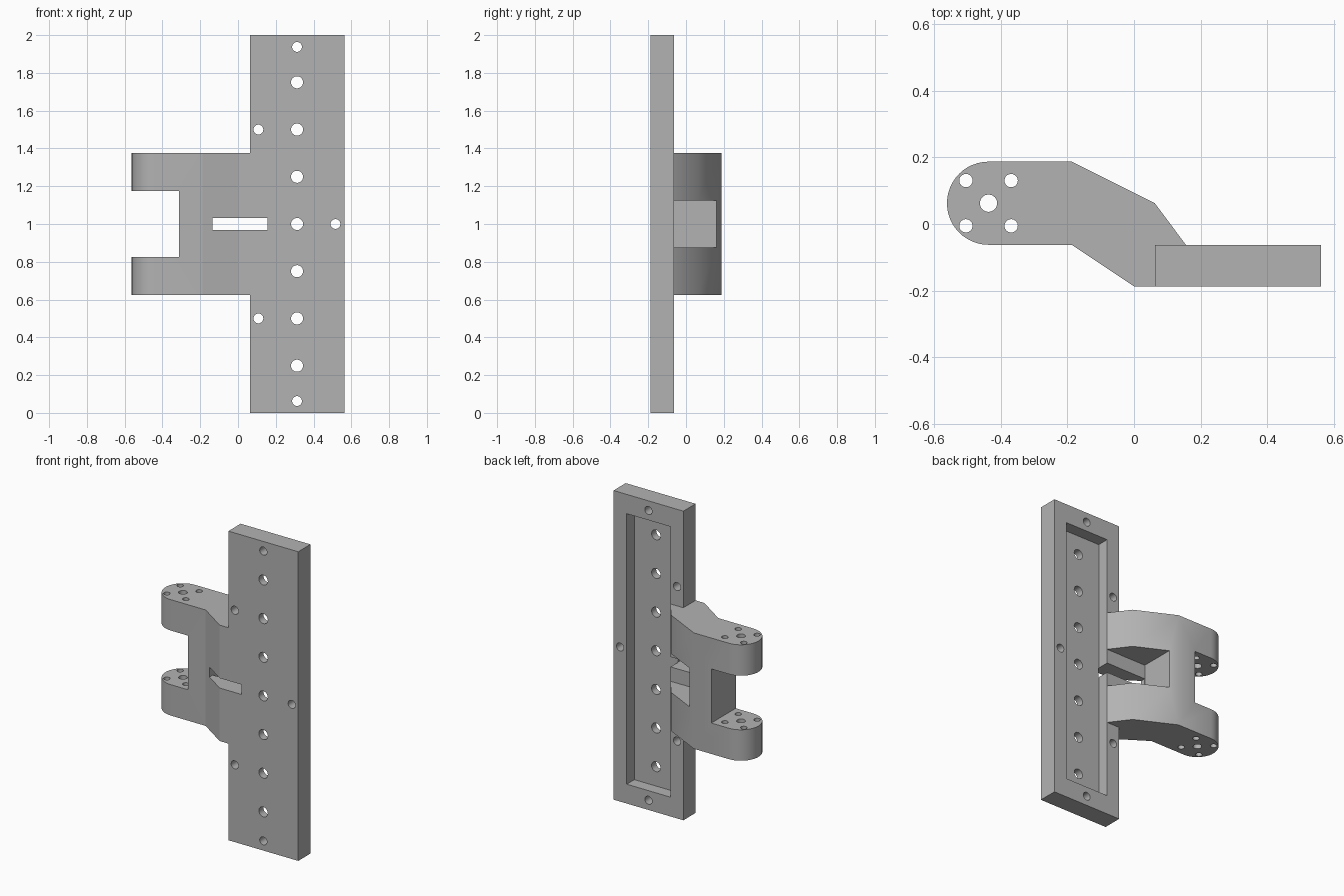
import bpy, bmesh, math
from mathutils import Matrix, Vector

if "Cube" in bpy.data.objects:
    bpy.data.objects.remove(bpy.data.objects["Cube"], do_unlink=True)

grey = bpy.data.materials.new("plain grey")
grey.use_nodes = True
colour = (0.45, 0.45, 0.45, 1)
grey.diffuse_color = colour
grey.node_tree.nodes["Principled BSDF"].inputs["Base Color"].default_value = colour


def finish(name, bm):
    bmesh.ops.recalc_face_normals(bm, faces=bm.faces)
    mesh = bpy.data.meshes.new(name)
    bm.to_mesh(mesh)
    bm.free()
    mesh.materials.append(grey)
    obj = bpy.data.objects.new(name, mesh)
    bpy.context.collection.objects.link(obj)
    return obj


def box(name, low, high):
    low, high = Vector(low), Vector(high)
    bm = bmesh.new()
    place = Matrix.Translation((low + high) / 2) @ Matrix.Diagonal((*(high - low), 1))
    bmesh.ops.create_cube(bm, size=1, matrix=place)
    return finish(name, bm)


def drills(name, holes, turn):
    """Long cylinders at (centre, radius), turned to the drilling direction."""
    bm = bmesh.new()
    for centre, radius in holes:
        bmesh.ops.create_cone(bm, cap_ends=True, segments=32, radius1=radius, radius2=radius,
                              depth=3, matrix=Matrix.Translation(centre) @ turn)
    return finish(name, bm)


def cut(target, cutter):
    cutter.hide_render = True
    mod = target.modifiers.new("cut", 'BOOLEAN')
    mod.operation, mod.solver, mod.object = 'DIFFERENCE', 'EXACT', cutter
    bpy.ops.object.select_all(action='DESELECT')
    bpy.context.view_layer.objects.active = target
    target.select_set(True)
    bpy.ops.object.modifier_apply(modifier=mod.name)
    bpy.data.objects.remove(cutter, do_unlink=True)


def slot_cutter(back):
    return box("slot_cutter", (-0.136, -0.3, 0.968), (0.156, back, 1.032))


# Tall mounting plate with a tray recess in the back
left, right, front, back = 0.0625, 0.5625, -0.1875, -0.0625
plate = box("mounting_plate", (left, front, 0), (right, back, 2))
cut(plate, box("recess_cutter", (0.155, -0.14, 0.125), (0.468, 0.1, 1.875)))
cut(plate, slot_cutter(0.1))

# Row of large holes, and smaller fixing holes around the border
mid = (left + right) / 2
holes = [((mid, 0, 0.25 * i), 0.032) for i in range(1, 8)]
holes += [((x, 0, z), 0.026) for x, z in
          ((mid, 0.0625), (mid, 1.9375), (0.108, 0.5), (0.108, 1.5), (0.516, 1))]
cut(plate, drills("plate_drills", holes, Matrix.Rotation(math.pi / 2, 4, 'X')))

# Cranked bracket: outline seen from above, with a rounded outer end
cx, cy, r = -0.4375, 0.0625, 0.125
outline = [(left, back), (0.156, back), (left, 0.0625), (-0.1875, 0.1875)]
for i in range(25):
    a = math.pi / 2 + math.pi * i / 24
    outline.append((cx + r * math.cos(a), cy + r * math.sin(a)))
outline += [(-0.1875, -0.0625), (0, front), (left, front)]
bm = bmesh.new()
base = bm.faces.new([bm.verts.new((x, y, 0.625)) for x, y in outline])
top = bmesh.ops.extrude_face_region(bm, geom=[base])["geom"]
bmesh.ops.translate(bm, vec=(0, 0, 0.75), verts=[v for v in top if isinstance(v, bmesh.types.BMVert)])
bracket = finish("cranked_bracket", bm)

# Gap between the two lugs, rear pocket and front slot
cut(bracket, box("lug_gap_cutter", (-1, -1, 0.825), (-0.3125, 1, 1.175)))
cut(bracket, box("pocket_cutter", (-0.137, -0.0635, 0.875), (0.3, 0.5, 1.125)))
cut(bracket, slot_cutter(0))

# Pivot hole and four bolt holes through both lugs
holes = [((cx, cy, 1), 0.026)]
holes += [((cx + sx * 0.068, cy + sy * 0.068, 1), 0.02) for sx in (-1, 1) for sy in (-1, 1)]
cut(bracket, drills("lug_drills", holes, Matrix.Identity(4)))

# Smooth the curves, keep the edges sharp
bpy.ops.object.select_all(action='DESELECT')
for obj in (plate, bracket):
    obj.select_set(True)
bpy.context.view_layer.objects.active = bracket
bpy.ops.object.shade_smooth_by_angle(angle=math.radians(30))
